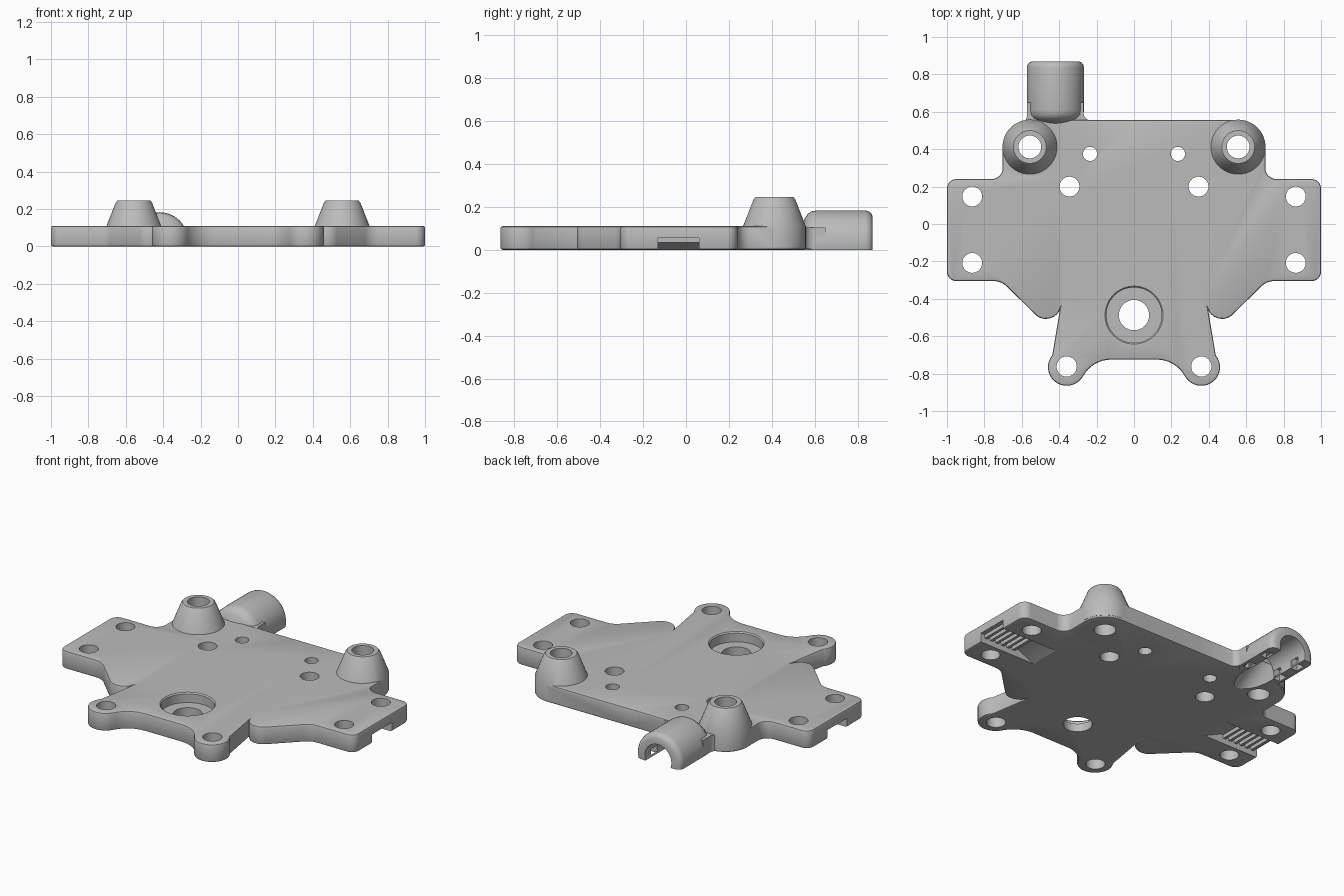
import bpy, bmesh, math
from mathutils import Vector, Matrix

if "Cube" in bpy.data.objects:
    bpy.data.objects.remove(bpy.data.objects["Cube"], do_unlink=True)

grey = bpy.data.materials.new("plain grey")
grey.use_nodes = True
grey.diffuse_color = (0.5, 0.5, 0.5, 1)
grey.node_tree.nodes["Principled BSDF"].inputs["Base Color"].default_value = (0.5, 0.5, 0.5, 1)


def finish(bm, name):
    bmesh.ops.recalc_face_normals(bm, faces=bm.faces)
    mesh = bpy.data.meshes.new(name)
    bm.to_mesh(mesh)
    bm.free()
    mesh.materials.append(grey)
    obj = bpy.data.objects.new(name, mesh)
    bpy.context.collection.objects.link(obj)
    return obj


def rounded(corners, steps=8):
    """Turn (x, y, radius) corners into a filleted outline."""
    out = []
    for i, (x, y, r) in enumerate(corners):
        p = Vector((x, y))
        if r == 0:
            out.append(p)
            continue
        a = (Vector(corners[i - 1][:2]) - p).normalized()
        b = (Vector(corners[(i + 1) % len(corners)][:2]) - p).normalized()
        half = a.angle(b) / 2
        c = p + (a + b).normalized() * r / math.sin(half)
        s, e = p + a * r / math.tan(half) - c, p + b * r / math.tan(half) - c
        out += [c + s.lerp(e, k / steps).normalized() * r for k in range(steps + 1)]
    return out


def prism(name, points, depth, matrix=Matrix()):
    """Extrude a flat outline along its local z."""
    bm = bmesh.new()
    face = bm.faces.new([bm.verts.new((p[0], p[1], 0)) for p in points])
    ext = bmesh.ops.extrude_face_region(bm, geom=[face])["geom"]
    bmesh.ops.translate(bm, vec=(0, 0, depth), verts=[v for v in ext if isinstance(v, bmesh.types.BMVert)])
    bm.transform(matrix)
    return finish(bm, name)


def lathe(name, profile, matrix=Matrix(), sides=48):
    """Revolve (radius, height) points that start and end on the axis."""
    bm = bmesh.new()
    verts = [bm.verts.new((r, 0, h)) for r, h in profile]
    edges = [bm.edges.new(pair) for pair in zip(verts, verts[1:])]
    bmesh.ops.spin(bm, geom=verts + edges, cent=(0, 0, 0), axis=(0, 0, 1),
                   angle=math.tau, steps=sides, use_duplicate=False)
    bmesh.ops.remove_doubles(bm, verts=bm.verts, dist=1e-5)
    bm.transform(matrix)
    return finish(bm, name)


def rod(name, r, low, high, matrix=Matrix()):
    return lathe(name, [(0, low), (r, low), (r, high), (0, high)], matrix)


def box(name, x, y, z):
    return prism(name, [(x[0], y[0]), (x[1], y[0]), (x[1], y[1]), (x[0], y[1])],
                 z[1] - z[0], Matrix.Translation((0, 0, z[0])))


def apply(obj, mod):
    bpy.context.view_layer.objects.active = obj
    bpy.ops.object.modifier_apply(modifier=mod.name)


def combine(obj, other, operation):
    mod = obj.modifiers.new("combine", 'BOOLEAN')
    mod.operation, mod.solver, mod.object = operation, 'EXACT', other
    other.hide_render = True
    apply(obj, mod)
    bpy.data.objects.remove(other, do_unlink=True)


# Plate: one half of the outline, mirrored
half = rounded([(0, 0.557, 0), (0.702, 0.557, 0.145), (0.702, 0.24, 0.06), (1, 0.24, 0.05),
                (1, -0.305, 0.05), (0.71, -0.305, 0.1), (0.44, -0.57, 0.08)])
ear = Vector((0.36, -0.765))
for k in range(21):
    t = math.radians(40 - 190 * k / 20)
    half.append(ear + Vector((math.cos(t), math.sin(t))) * 0.1)
half += rounded([(0.273, -0.815, 0), (0.22, -0.725, 0.17), (0, -0.725, 0)])[1:]
outline = half + [Vector((-p.x, p.y)) for p in reversed(half[1:-1])]
plate = prism("mounting_plate", outline, 0.11)
bevel = plate.modifiers.new("edge", 'BEVEL')
bevel.width, bevel.segments = 0.01, 2
bevel.limit_method, bevel.angle_limit = 'ANGLE', math.radians(60)
bevel.use_clamp_overlap = False
apply(plate, bevel)

# Conical bosses on the rear corners
BOSS = (0.557, 0.412)
for side in (-1, 1):
    combine(plate, lathe("conical_boss", [
        (0, 0.012), (0.146, 0.012), (0.146, 0.11), (0.097, 0.235), (0.088, 0.245), (0, 0.245)],
        Matrix.Translation((side * BOSS[0], BOSS[1], 0))), 'UNION')

# Cable tube with a filleted neck
along_y = Matrix.Rotation(-math.pi / 2, 4, 'X')
at_tube = Matrix.Translation((-0.42, 0, 0.03))
neck = rounded([(-0.62, 0.45, 0), (-0.62, 0.538, 0), (-0.571, 0.552, 0.04), (-0.571, 0.65, 0),
                (-0.27, 0.65, 0), (-0.27, 0.554, 0.04), (-0.2, 0.554, 0), (-0.2, 0.45, 0)])
combine(plate, prism("tube_neck", neck, 0.1, Matrix.Translation((0, 0, 0.003))), 'UNION')
tube = lathe("cable_tube", [
    (0, 0.5), (0.06, 0.53), (0.115, 0.553), (0.137, 0.567), (0.149, 0.585), (0.153, 0.61),
    (0.153, 0.835), (0.15, 0.85), (0.141, 0.862), (0.125, 0.87), (0, 0.87)], at_tube @ along_y)
combine(plate, tube, 'UNION')
combine(plate, box("floor_cutter", (-1.2, 1.2), (-1.2, 1.2), (-0.5, 0)), 'DIFFERENCE')

# Cable channel under the tube, running out in a slope below the plate
channel = rod("channel_cutter", 0.09, 0.6, 1, at_tube @ along_y)
slope = (Matrix.Translation((-0.42, 0.62, 0.03)) @ Matrix.Rotation(math.radians(31), 4, 'X')
         @ Matrix.Rotation(math.pi / 2, 4, 'X'))
combine(channel, rod("slope_cutter", 0.0895, -0.01, 0.5, slope), 'UNION')
combine(plate, channel, 'DIFFERENCE')

# Strap pockets beside the channel
for x in (-0.53, -0.31):
    for y in (0.63, 0.78):
        combine(plate, box("strap_cutter", (x - 0.022, x + 0.022), (y - 0.03, y + 0.03),
                           (-0.05, 0.07)), 'DIFFERENCE')

# Round holes, mirrored left and right
for x, y, r in [(0.865, 0.147, 0.053), (0.865, -0.208, 0.053), (0.345, 0.2, 0.053),
                (0.235, 0.375, 0.038), (0.36, -0.762, 0.054), (*BOSS, 0.061)]:
    for side in (-1, 1):
        combine(plate, rod("hole_cutter", r, -0.1, 0.4, Matrix.Translation((side * x, y, 0))), 'DIFFERENCE')

# Central counterbore
combine(plate, lathe("counterbore_cutter", [
    (0, -0.1), (0.081, -0.1), (0.081, 0.05), (0.148, 0.05), (0.148, 0.103), (0.165, 0.12), (0, 0.12)],
    Matrix.Translation((0, -0.487, 0))), 'DIFFERENCE')

# Toothed belt slots under both sides
teeth = [(0.61, -0.01), (0.62, 0), (0.74, 0.055)]
for k in range(6):
    x = 0.755 + 0.04 * k
    teeth += [(x, 0.055), (x, 0.033), (x + 0.018, 0.033), (x + 0.018, 0.055)]
teeth += [(1.1, 0.055), (1.1, -0.01)]
for side in (-1, 1):
    stand = Matrix.Translation((0, 0.06, 0)) @ Matrix.Rotation(math.pi / 2, 4, 'X')
    combine(plate, prism("belt_slot_cutter", [(side * x, z) for x, z in teeth], 0.19, stand), 'DIFFERENCE')

# Smooth curved walls, keep crisp edges
bpy.ops.object.select_all(action='DESELECT')
plate.select_set(True)
bpy.context.view_layer.objects.active = plate
bpy.ops.object.shade_smooth_by_angle(angle=math.radians(30))
